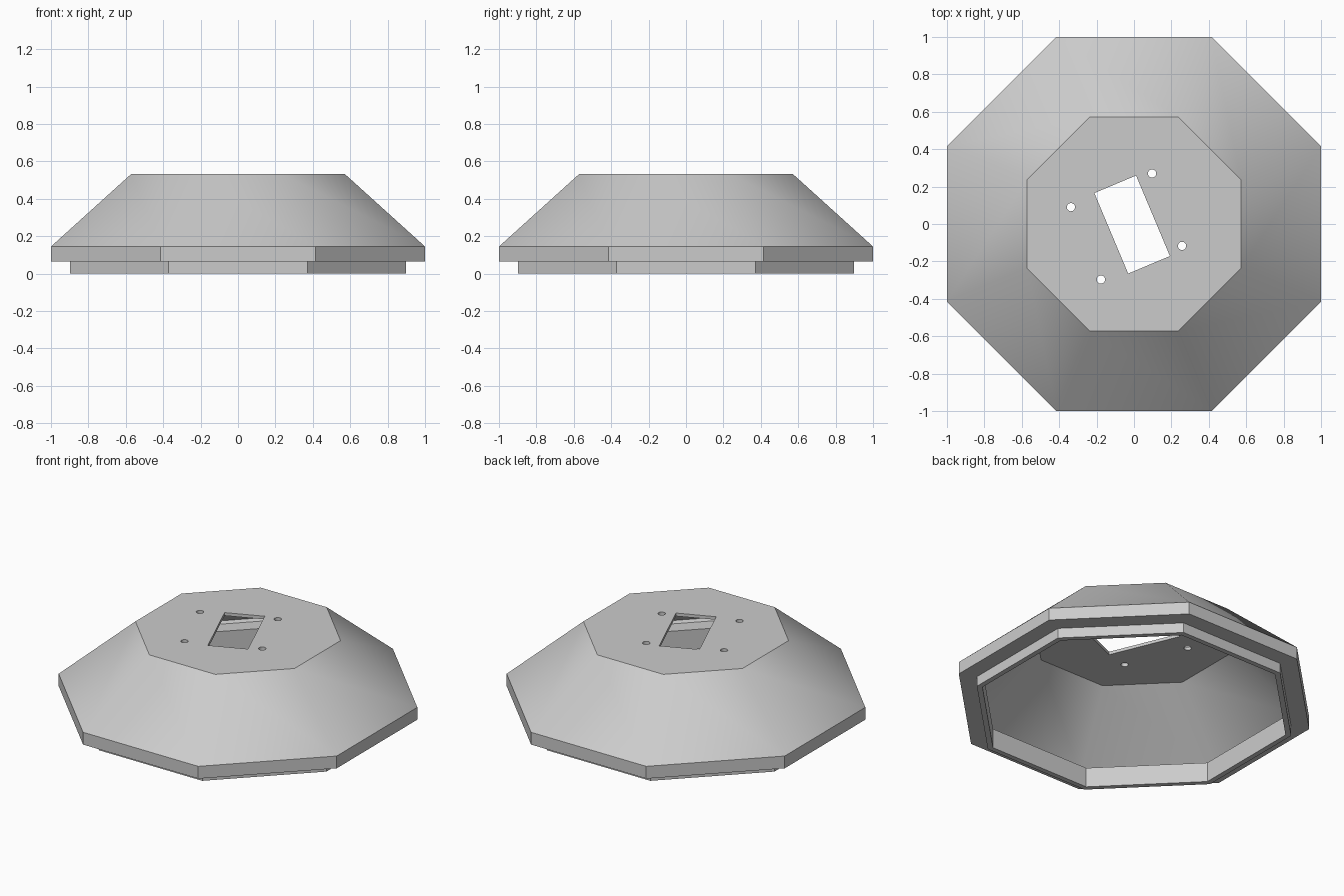
import bpy, bmesh, math
from mathutils import Matrix, Vector

if "Cube" in bpy.data.objects:
    bpy.data.objects.remove(bpy.data.objects["Cube"])

grey = bpy.data.materials.new("light grey")
grey.diffuse_color = (0.6, 0.6, 0.6, 1)
grey.use_nodes = True
grey.node_tree.nodes["Principled BSDF"].inputs["Base Color"].default_value = grey.diffuse_color


def octagon(apothem, z):
    r = apothem / math.cos(math.pi / 8)
    return [(r * math.cos(a), r * math.sin(a), z)
            for a in (math.pi / 8 + i * math.pi / 4 for i in range(8))]


# Hollow octagonal cover: (apothem, height) from outer top, round the rim, to the ceiling
profile = [(0.572, 0.532), (1.0, 0.145), (1.0, 0.065), (0.897, 0.065), (0.897, 0.0),
           (0.865, 0.0), (0.865, 0.128), (0.965, 0.128), (0.977, 0.144), (0.57, 0.512)]
bm = bmesh.new()
rings = [[bm.verts.new(p) for p in octagon(a, z)] for a, z in profile]
for upper, lower in zip(rings, rings[1:]):
    for i in range(8):
        j = (i + 1) % 8
        bm.faces.new((upper[i], lower[i], lower[j], upper[j]))
bm.faces.new(rings[0])
bm.faces.new(rings[-1][::-1])
bmesh.ops.recalc_face_normals(bm, faces=bm.faces)
mesh = bpy.data.meshes.new("octagonal_cover")
bm.to_mesh(mesh)
bm.free()
cover = bpy.data.objects.new("octagonal_cover", mesh)
bpy.context.collection.objects.link(cover)
mesh.materials.append(grey)

# Cutter for the turned rectangular opening and the four screw holes
bm = bmesh.new()
turn = Matrix.Rotation(math.radians(22.8), 4, 'Z')
bmesh.ops.create_cube(bm, size=1, matrix=Matrix.Translation((-0.01, -0.003, 0.52))
                      @ turn @ Matrix.Diagonal((0.242, 0.467, 0.2, 1)))
for x, y in ((0.097, 0.27), (-0.337, 0.09), (0.257, -0.117), (-0.177, -0.297)):
    bmesh.ops.create_cone(bm, cap_ends=True, segments=24, radius1=0.022, radius2=0.022,
                          depth=0.2, matrix=Matrix.Translation((x, y, 0.52)))
cut_mesh = bpy.data.meshes.new("hole_cutter")
bm.to_mesh(cut_mesh)
bm.free()
cut_mesh.materials.append(grey)
cutter = bpy.data.objects.new("hole_cutter", cut_mesh)
bpy.context.collection.objects.link(cutter)

cut = cover.modifiers.new("holes", 'BOOLEAN')
cut.operation = 'DIFFERENCE'
cut.solver = 'EXACT'
cut.object = cutter
bpy.context.view_layer.objects.active = cover
cover.select_set(True)
bpy.ops.object.modifier_apply(modifier=cut.name)
bpy.data.objects.remove(cutter)

# Soft slope creases, crisp rim edges
bpy.ops.object.shade_smooth_by_angle(angle=math.radians(30))
